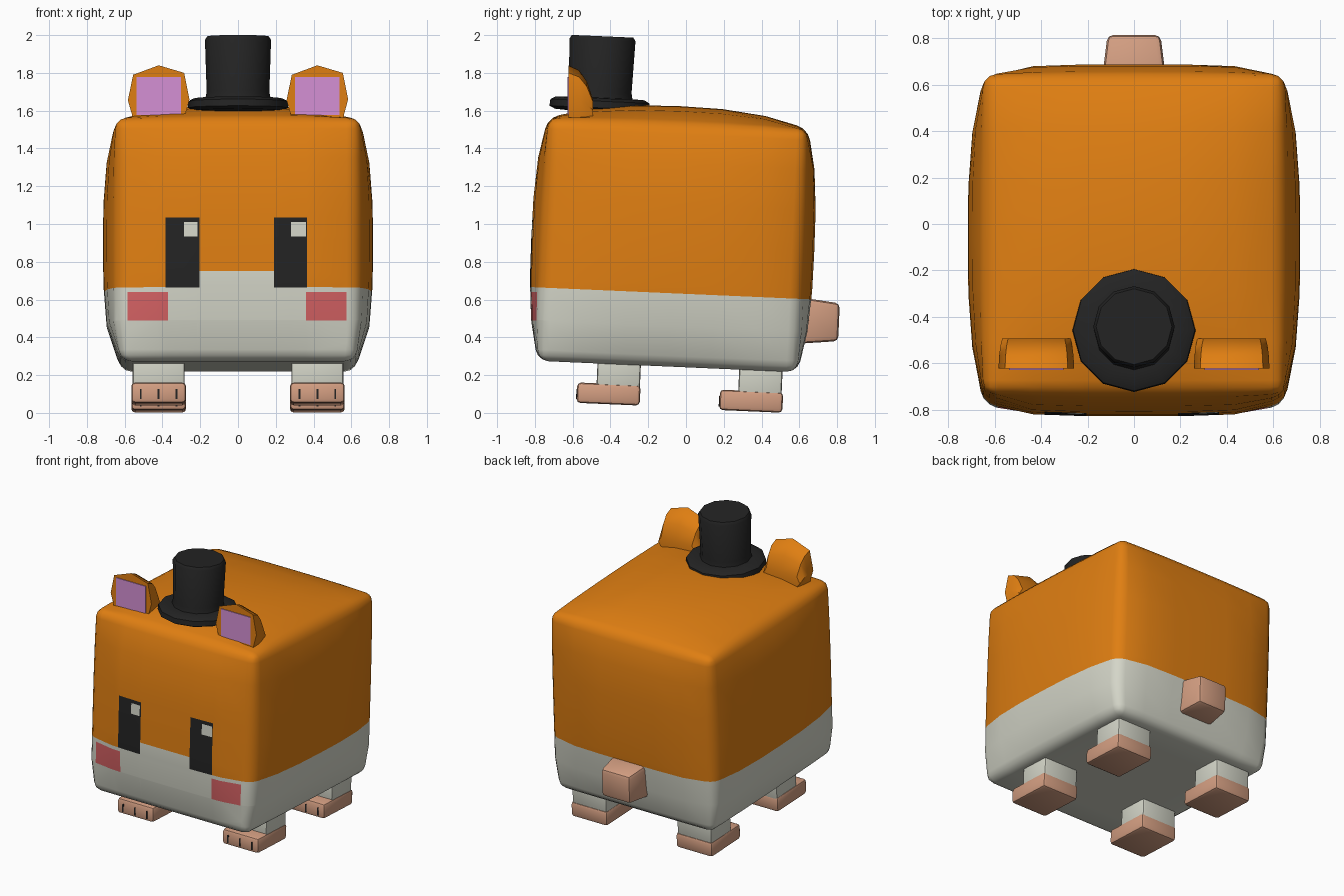
import bpy, bmesh, math
from mathutils import Vector, Matrix

if "Cube" in bpy.data.objects:
    bpy.data.objects.remove(bpy.data.objects["Cube"])

TILT = math.radians(-2.5)          # the whole animal leans slightly backwards


def material(name, rgb):
    m = bpy.data.materials.new(name)
    m.diffuse_color = (*rgb, 1)
    m.use_nodes = True
    m.node_tree.nodes["Principled BSDF"].inputs["Base Color"].default_value = m.diffuse_color
    return m


orange = material("orange_fur", (0.74, 0.21, 0.006))
white = material("cream_white", (0.66, 0.67, 0.58))
black = material("black", (0.017, 0.017, 0.017))
red = material("cheek_red", (0.66, 0.12, 0.125))
peach = material("peach_skin", (0.65, 0.34, 0.22))
violet = material("ear_violet", (0.66, 0.28, 0.66))


def tilt_about(point):
    p = Vector(point)
    return Matrix.Translation(p) @ Matrix.Rotation(TILT, 4, 'X') @ Matrix.Translation(-p)


def finish(bm, name, mats, angle=35):
    bmesh.ops.recalc_face_normals(bm, faces=bm.faces)
    me = bpy.data.meshes.new(name)
    bm.to_mesh(me)
    bm.free()
    ob = bpy.data.objects.new(name, me)
    bpy.context.collection.objects.link(ob)
    for m in mats:
        me.materials.append(m)
    bpy.ops.object.select_all(action='DESELECT')
    ob.select_set(True)
    bpy.context.view_layer.objects.active = ob
    bpy.ops.object.shade_smooth_by_angle(angle=math.radians(angle))
    return ob


def box(name, center, size, mat, bevel=0.0, tilt=True):
    bm = bmesh.new()
    bmesh.ops.create_cube(bm, size=1)
    bmesh.ops.scale(bm, vec=size, verts=bm.verts)
    if bevel:
        bmesh.ops.bevel(bm, geom=bm.edges[:], offset=bevel, segments=2,
                        profile=0.5, affect='EDGES')
    bmesh.ops.translate(bm, vec=center, verts=bm.verts)
    if tilt:
        bmesh.ops.transform(bm, matrix=tilt_about(center), verts=bm.verts)
    return finish(bm, name, [mat])


# Body: cube with bulging sides and rounded edges
def bulge(t, k=3.0):
    return 1 - abs(t) ** k


CENTER = Vector((0, -0.07, 0.89))
bm = bmesh.new()
bmesh.ops.create_cube(bm, size=2)
bmesh.ops.subdivide_edges(bm, edges=bm.edges[:], cuts=5, use_grid_fill=True)
for v in bm.verts:
    x, y, z = v.co
    taper = 0.96 if z < -0.9 else 1.0
    top = 0.09 if z > 0 else 0.0
    v.co = Vector((x * (0.65 + 0.065 * bulge(y) * bulge(z)) * taper,
                   y * (0.69 + 0.06 * bulge(x, 5) * bulge(z)),
                   z * (0.645 + top * bulge(x) * bulge(y, 2.5)))) + CENTER
bm.normal_update()
sharp = [e for e in bm.edges if e.calc_face_angle(0) > 0.6]
bmesh.ops.bevel(bm, geom=sharp, offset=0.06, segments=3, profile=0.5, affect='EDGES')
bmesh.ops.transform(bm, matrix=tilt_about(CENTER), verts=bm.verts)


def cut(faces, co, no):
    geom = list({g for f in faces for g in (*f.verts, *f.edges, f)})
    bmesh.ops.bisect_plane(bm, geom=geom, plane_co=co, plane_no=no, dist=1e-5)
    bm.normal_update()


# White belly below a tilted line
line = Vector((0, -0.8, 0.665))
up = Matrix.Rotation(TILT, 3, 'X') @ Vector((0, 0, 1))
cut(bm.faces, line, up)
for f in bm.faces:
    f.material_index = 1 if (f.calc_center_median() - line).dot(up) < 0 else 0


# Face details cut into the front: muzzle, eyes, glints, cheeks
def paint(x0, x1, z0, z1, index):
    for co, no in (((x0, 0, 0), (1, 0, 0)), ((x1, 0, 0), (1, 0, 0)),
                   ((0, 0, z0), (0, 0, 1)), ((0, 0, z1), (0, 0, 1))):
        cut([f for f in bm.faces if f.normal.y < -0.6], co, no)
    for f in bm.faces:
        c = f.calc_center_median()
        if f.normal.y < -0.6 and x0 < c.x < x1 and z0 < c.z < z1:
            f.material_index = index


paint(-0.205, 0.19, 0.64, 0.75, 1)
for x0, x1 in ((-0.385, -0.205), (0.19, 0.365)):
    paint(x0, x1, 0.665, 1.035, 2)
for x0, x1 in ((-0.285, -0.215), (0.28, 0.36)):
    paint(x0, x1, 0.935, 1.01, 1)
for x0, x1 in ((-0.585, -0.37), (0.36, 0.575)):
    paint(x0, x1, 0.49, 0.64, 3)
finish(bm, "body", [orange, white, black, red], 50)

# Legs, feet and toe lines
for side, s in (("left", -1), ("right", 1)):
    for end, leg_y, foot_y, foot_z in (("front", -0.355, -0.41, 0.10),
                                       ("back", 0.395, 0.345, 0.062)):
        n = f"{end}_{side}_"
        box(n + "leg", (s * 0.42, leg_y, foot_z + 0.13), (0.275, 0.23, 0.22), white, 0.015)
        box(n + "foot", (s * 0.42, foot_y, foot_z), (0.29, 0.335, 0.108), peach, 0.02)
        for i in (-1, 0, 1):
            box(f"{n}toe_line_{i + 2}", (s * 0.42 + i * 0.095, foot_y - 0.168, foot_z),
                (0.01, 0.006, 0.055), black)

# Tail: stub tapering towards its end
bm = bmesh.new()
bmesh.ops.create_cube(bm, size=1)
for v in bm.verts:
    k = 0.8 if v.co.y > 0 else 1.0
    v.co = (v.co.x * 0.285 * k, 0.695 + v.co.y * 0.23, 0.485 + v.co.z * 0.25 * k)
bmesh.ops.bevel(bm, geom=bm.edges[:], offset=0.025, segments=2, profile=0.5, affect='EDGES')
bmesh.ops.transform(bm, matrix=tilt_about((0, 0.69, 0.485)), verts=bm.verts)
finish(bm, "tail", [peach])

# Ears: flat front, rounded back, with a coloured inner plate
OUTLINE = [(-0.14, -0.04), (-0.14, 0.0), (-0.163, 0.08), (-0.135, 0.215), (0, 0.265),
           (0.135, 0.225), (0.163, 0.085), (0.14, 0.0), (0.14, -0.04)]
for side, s in (("left", -1), ("right", 1)):
    bm = bmesh.new()
    rings = []
    for y, kx, kz in ((-0.622, 1, 1), (-0.565, 0.98, 0.9), (-0.525, 0.95, 0.68), (-0.492, 0.9, 0.32)):
        rings.append([bm.verts.new((s * 0.42 + x * kx, y, 1.575 + (z * kz if z > 0 else z)))
                      for x, z in OUTLINE])
    n = len(OUTLINE)
    for a, b in zip(rings, rings[1:]):
        for i in range(n):
            bm.faces.new((a[i], a[(i + 1) % n], b[(i + 1) % n], b[i]))
    bm.faces.new(rings[0])
    bm.faces.new(rings[-1])
    finish(bm, side + "_ear", [orange])
    box(side + "_inner_ear", (s * 0.42, -0.623, 1.678), (0.235, 0.008, 0.2), violet, tilt=False)

# Top hat: lathed profile with 12 sides
PROFILE = [(0, 1.585), (0.235, 1.60), (0.265, 1.615), (0.262, 1.65), (0.235, 1.665),
           (0.172, 1.668), (0.166, 1.70), (0.175, 1.975), (0.163, 1.994), (0, 1.994)]
bm = bmesh.new()
pts = [bm.verts.new((r, -0.452, z)) for r, z in PROFILE]
edges = [bm.edges.new(p) for p in zip(pts, pts[1:])]
bmesh.ops.spin(bm, geom=pts + edges, cent=(0, -0.452, 0), axis=(0, 0, 1),
               angle=math.tau, steps=12, use_merge=True)
bmesh.ops.remove_doubles(bm, verts=bm.verts, dist=1e-4)
bmesh.ops.transform(bm, matrix=tilt_about((0, -0.452, 1.75)), verts=bm.verts)
finish(bm, "top_hat", [black])
